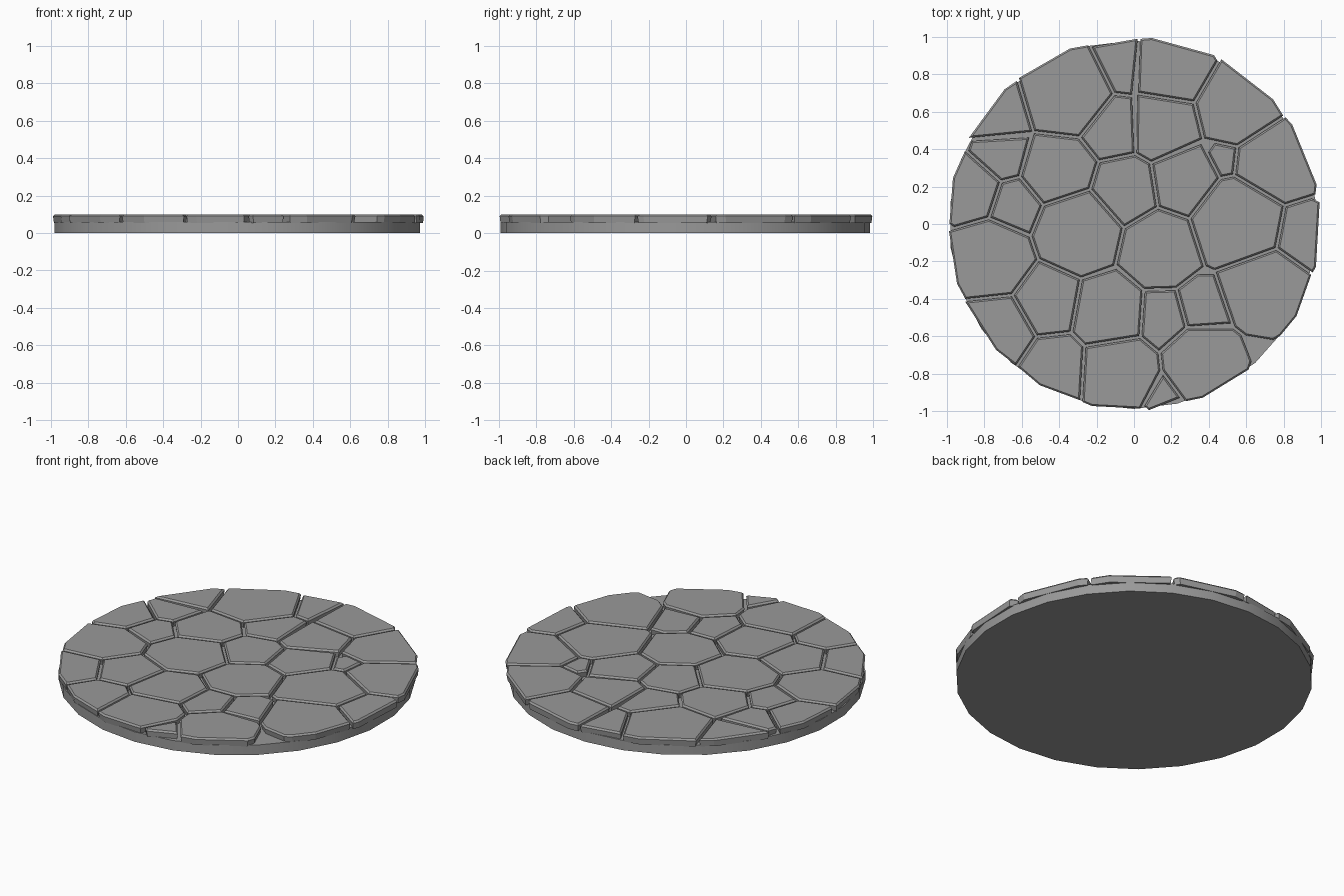
import bpy, bmesh, math
from mathutils import Vector

if "Cube" in bpy.data.objects:
    bpy.data.objects.remove(bpy.data.objects["Cube"])

# Paving stones: centre x, centre y, radius
STONES = [
    (-.36, .71, .25), (-.08, .85, .15), (.20, .84, .21), (.56, .63, .22),
    (-.12, .52, .17), (.15, .53, .19), (-.73, .60, .18), (-.71, .37, .15),
    (-.41, .29, .20), (-.88, .18, .18), (-.64, .10, .15), (-.05, .18, .18),
    (.27, .23, .18), (.50, .35, .09), (.76, .32, .23), (.57, .0, .26),
    (.88, -.06, .18), (-.30, -.04, .23), (.14, -.14, .21), (-.77, -.20, .23),
    (-.47, -.42, .20), (-.14, -.48, .21), (.69, -.33, .24), (.15, -.50, .15),
    (.37, -.44, .15), (-.73, -.57, .22), (-.43, -.77, .20), (-.09, -.79, .22),
    (.14, -.91, .09), (.37, -.74, .21)]
GAP, TOP, BASE_TOP, BEVEL = 0.006, 0.1, 0.06, 0.01
FOOT = BASE_TOP - .006


def clip(poly, n, d):
    """Keep the part of a convex polygon where n . p <= d."""
    out = []
    for i, a in enumerate(poly):
        b = poly[(i + 1) % len(poly)]
        da, db = n.dot(a) - d, n.dot(b) - d
        if da <= 0:
            out.append(a)
        if da * db < 0:
            out.append(a.lerp(b, da / (da - db)))
    return out


def tidy(poly, dist):
    """Drop corners that are nearly on top of each other."""
    out = []
    for p in poly:
        if all((p - q).length > dist for q in out):
            out.append(p)
    return out


def stone_outline(i):
    x, y, r = STONES[i]
    c = Vector((x, y))
    poly = [Vector(p) for p in ((-2, -2), (2, -2), (2, 2), (-2, 2))]
    # split against each neighbour, weighted by stone size
    for j, (u, v, s) in enumerate(STONES):
        if j != i:
            n = Vector((u, v)) - c
            w = (n.length_squared + r * r - s * s) / (2 * n.length)
            n.normalize()
            poly = clip(poly, n, n.dot(c) + w - GAP)
    # knock off long corners, then trim to the uneven rim
    for k in range(9):
        t = math.tau * k / 9 + i
        n = Vector((math.cos(t), math.sin(t)))
        poly = clip(poly, n, n.dot(c) + r * 1.16)
    for k in range(18):
        t = math.tau * k / 18 + i
        n = Vector((math.cos(t), math.sin(t)))
        poly = clip(poly, n, .985)
    return tidy(poly, .03)


# Dark stone material
stone = bpy.data.materials.new("dark_stone")
stone.diffuse_color = (.32, .32, .32, 1)
stone.use_nodes = True
stone.node_tree.nodes["Principled BSDF"].inputs["Base Color"].default_value = stone.diffuse_color

# Round base slab, smooth around its side
bpy.ops.mesh.primitive_cylinder_add(vertices=26, radius=.985, depth=BASE_TOP,
                                    location=(-.004, -.004, BASE_TOP / 2))
base = bpy.context.object
base.name = "base_slab"
base.data.materials.append(stone)
bpy.ops.object.shade_smooth_by_angle(angle=math.radians(30))

# Stones: slightly undercut sides, chamfered top edge
bm = bmesh.new()
for i in range(len(STONES)):
    outline = stone_outline(i)
    mid = sum(outline, Vector((0, 0))) / len(outline)
    top = bm.faces.new([bm.verts.new((p.x, p.y, TOP)) for p in outline])
    low = [bm.verts.new((*(p + (mid - p).normalized() * .008), FOOT))
           for p in outline]
    bm.faces.new(low[::-1])
    rim = list(top.verts)
    for k in range(len(rim)):
        m = (k + 1) % len(rim)
        bm.faces.new((rim[m], rim[k], low[k], low[m]))
    bmesh.ops.bevel(bm, geom=list(top.edges), offset=BEVEL, segments=1,
                    affect='EDGES', clamp_overlap=True)
bmesh.ops.recalc_face_normals(bm, faces=bm.faces)
mesh = bpy.data.meshes.new("paving_stones")
bm.to_mesh(mesh)
bm.free()
mesh.materials.append(stone)
bpy.context.collection.objects.link(bpy.data.objects.new("paving_stones", mesh))
